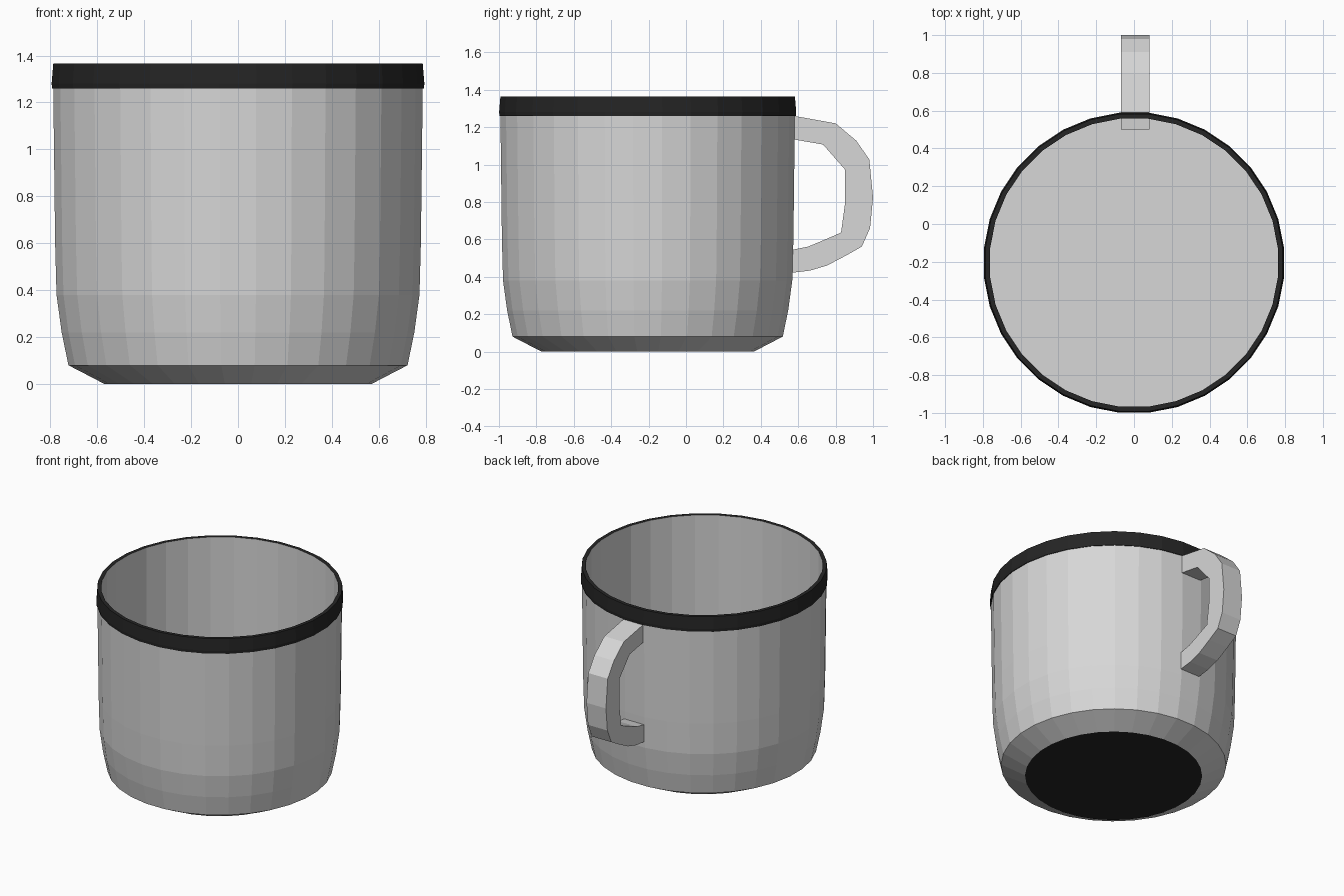
import bpy, bmesh, math

if "Cube" in bpy.data.objects:
    bpy.data.objects.remove(bpy.data.objects["Cube"])

SIDES = 32
CENTRE_Y = -0.205


def material(name, value):
    m = bpy.data.materials.new(name)
    m.diffuse_color = (value, value, value, 1)
    m.use_nodes = True
    m.node_tree.nodes["Principled BSDF"].inputs["Base Color"].default_value = m.diffuse_color
    return m


grey = material("light_grey", 0.68)
black = material("soft_black", 0.018)


def finish(bm, name, mat):
    mesh = bpy.data.meshes.new(name)
    bm.to_mesh(mesh)
    bm.free()
    mesh.materials.append(mat)
    obj = bpy.data.objects.new(name, mesh)
    bpy.context.collection.objects.link(obj)
    return obj


def lathe(name, profile, mat):
    """Turn (radius, z) points round the cup axis; radius 0 closes with a flat disc."""
    bm = bmesh.new()
    rings = []
    for r, z in profile:
        ring = []
        for i in range(SIDES):
            a = 2 * math.pi * (i + 0.5) / SIDES
            ring.append(bm.verts.new((r * math.cos(a), CENTRE_Y + r * math.sin(a), z)))
        rings.append(ring)
    for low, high in zip(rings, rings[1:]):
        for i in range(SIDES):
            j = (i + 1) % SIDES
            bm.faces.new((low[i], low[j], high[j], high[i]))
    return bm, rings


# outer wall with rounded foot
bm, rings = lathe("cup_wall", [(0.571, 0), (0.726, 0.08), (0.755, 0.22),
                               (0.777, 0.38), (0.783, 0.6), (0.791, 1.26)], grey)
finish(bm, "cup_wall", grey)

# black underside disc
bm, rings = lathe("base_disc", [(0.571, 0)], black)
bm.faces.new(rings[0][::-1])
finish(bm, "base_disc", black)

# black rim band
bm, rings = lathe("rim_band", [(0.788, 1.26), (0.796, 1.26), (0.798, 1.28),
                               (0.791, 1.365), (0.766, 1.365)], black)
finish(bm, "rim_band", black)

# inside wall and floor
bm, rings = lathe("cup_lining", [(0.766, 1.365), (0.766, 0.38)], grey)
bm.faces.new(rings[-1])
finish(bm, "cup_lining", grey)

# handle: flat (y, z) outline extruded across x
outline = [(0.565, 1.26), (0.594, 1.257), (0.80, 1.22), (0.91, 1.128), (0.98, 1.027),
           (1.0, 0.823), (0.984, 0.66), (0.94, 0.561), (0.855, 0.513), (0.754, 0.46),
           (0.663, 0.433), (0.572, 0.422), (0.50, 0.415),
           (0.50, 0.54), (0.572, 0.545), (0.652, 0.561), (0.706, 0.583), (0.829, 0.636),
           (0.85, 0.79), (0.85, 0.973), (0.733, 1.107), (0.565, 1.136)]
bm = bmesh.new()
face = bm.faces.new([bm.verts.new((-0.07, y, z)) for y, z in outline])
extruded = bmesh.ops.extrude_face_region(bm, geom=[face])
moved = [g for g in extruded["geom"] if isinstance(g, bmesh.types.BMVert)]
bmesh.ops.translate(bm, verts=moved, vec=(0.153, 0, 0))
bmesh.ops.recalc_face_normals(bm, faces=bm.faces)
finish(bm, "handle", grey)
